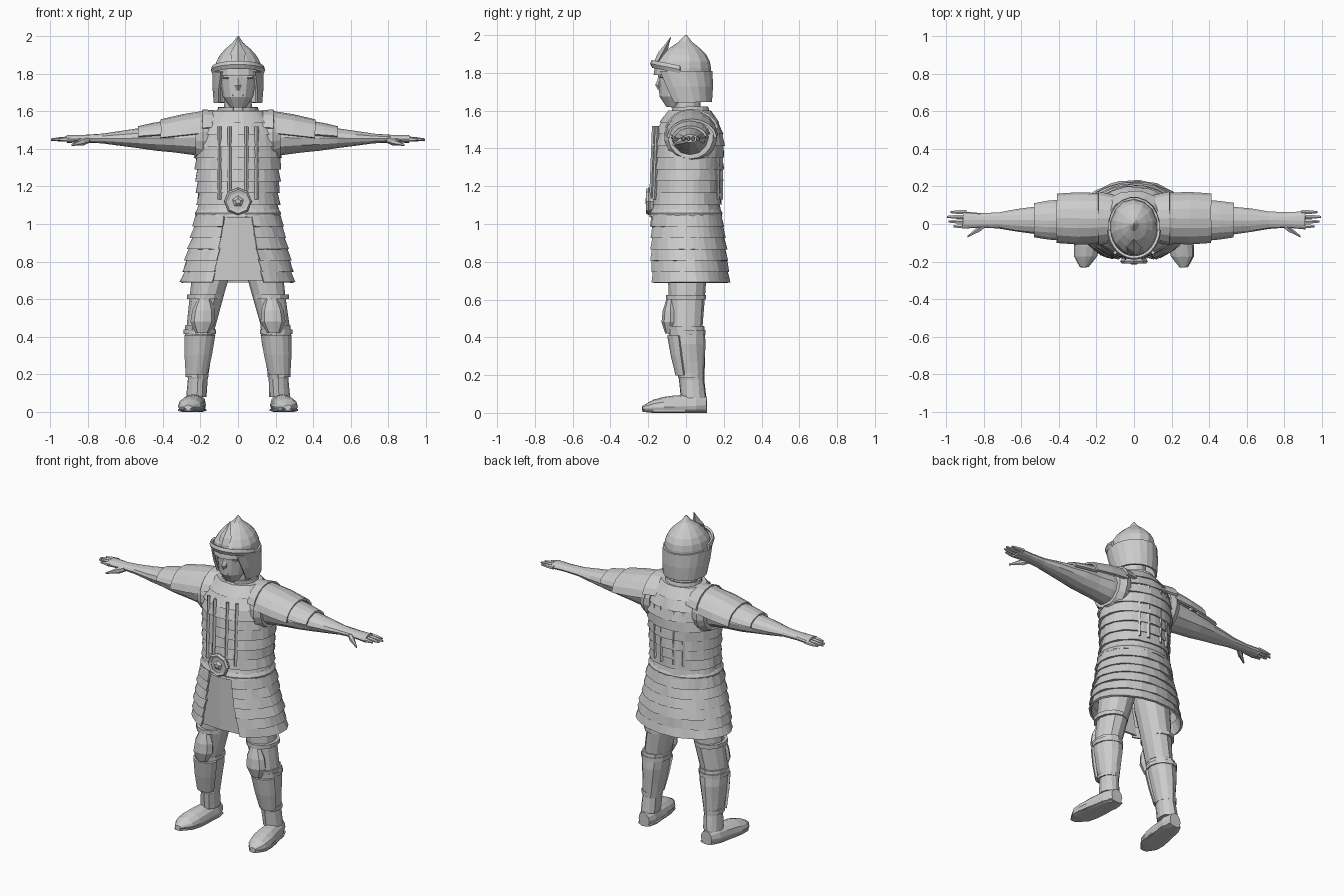
import bpy, bmesh, random
from math import sin, cos, pi, sqrt
from mathutils import Vector

random.seed(4)
cube = bpy.data.objects.get("Cube")
if cube:
    bpy.data.objects.remove(cube)

grey = bpy.data.materials.new("stone_grey")
grey.use_nodes = True
colour = (0.6, 0.6, 0.6, 1)
grey.diffuse_color = colour
grey.node_tree.nodes["Principled BSDF"].inputs["Base Color"].default_value = colour


def mix(first, last, amount):
    return first + (last - first) * amount


def sample(values, amount):
    """Value at a fraction of the way along an evenly spaced list."""
    place = amount * (len(values) - 1)
    index = min(int(place), len(values) - 2)
    return mix(values[index], values[index + 1], place - index)


def skin(name, rings, closed=True, side=1, jitter=0):
    """Join rings of points; closed skins get end caps, open ones thickness."""
    bm = bmesh.new()
    rows = []
    for ring in rings:
        row = []
        for x, y, z in ring:
            x += random.uniform(-jitter, jitter)
            y += random.uniform(-jitter, jitter)
            row.append(bm.verts.new((side * x, y, max(z, 0))))
        rows.append(row)
    count = len(rows[0])
    for low, high in zip(rows, rows[1:]):
        for i in range(count if closed else count - 1):
            j = (i + 1) % count
            bm.faces.new((low[i], low[j], high[j], high[i]))
    if closed:
        bm.faces.new(rows[0])
        bm.faces.new(rows[-1])
    bmesh.ops.recalc_face_normals(bm, faces=bm.faces)
    mesh = bpy.data.meshes.new(name)
    bm.to_mesh(mesh)
    bm.free()
    obj = bpy.data.objects.new(name, mesh)
    bpy.context.collection.objects.link(obj)
    mesh.materials.append(grey)
    if not closed:
        plate = obj.modifiers.new("thickness", "SOLIDIFY")
        plate.thickness = .014
        plate.offset = 0


def part(name, start, end, widths, depth=1, depth_end=None, sides=12,
         opening=None, rows=0, tilt=0, mirror=False, jitter=0):
    """Oval sections from start to end. Rows adds overlapping lames that flare
    at the lower edge; opening leaves a gap in the front or underside."""
    start, end = Vector(start), Vector(end)
    depth_end = depth if depth_end is None else depth_end
    run = [abs(value) for value in end - start]
    axis = run.index(max(run))
    if rows:
        stations = [((i + step) / rows, .011 * (1 - step))
                    for i in range(rows) for step in (0, 1)]
    else:
        stations = [(i / (len(widths) - 1), 0) for i in range(len(widths))]
    rings = []
    for amount, flare in stations:
        centre = start.lerp(end, amount)
        width = sample(widths, amount) + flare
        thick = width * mix(depth, depth_end, amount)
        gap = mix(*opening, amount) if opening else 0
        ring = []
        for i in range(sides):
            angle = mix(gap, 2 * pi - gap, i / (sides - 1 if opening else sides))
            across, along = width * sin(angle), -thick * cos(angle)
            offset = ((0, across, along), (across, 0, along), (across, along, 0))[axis]
            point = centre + Vector(offset)
            point.z -= tilt * point.y
            ring.append(point)
        rings.append(ring)
    if mirror:
        skin("left_" + name, rings, not opening, 1, jitter)
        skin("right_" + name, rings, not opening, -1, jitter)
    else:
        skin(name, rings, not opening, 1, jitter)


def finish(name):
    obj = bpy.context.object
    obj.name = name
    obj.data.materials.append(grey)


# Torso armour in overlapping rows
part("torso_armour", (0, 0, 1.04), (0, .02, 1.6),
     [.215, .21, .215, .22, .225, .21, .14], depth=.85, depth_end=.8,
     sides=36, rows=9, jitter=.004)

# Vertical ridges down the chest and back
for x in (-.1, -.045, .045, .1):
    y = .188 * sqrt(1 - (x / .22) ** 2)
    part("chest_ridge", (x, -y, 1.13), (x, .015 - y, 1.52), [.011, .011], sides=4)
    part("back_ridge", (x, y, 1.13), (x, y, 1.48), [.011, .011], sides=4)

# Belt and round buckle
part("belt", (0, 0, 1.035), (0, 0, 1.08), [.222, .23, .216], depth=.84, sides=28)
facing = (pi / 2, 0, 0)
bpy.ops.mesh.primitive_cylinder_add(vertices=8, radius=.062, depth=.03,
                                    location=(0, -.188, 1.12), rotation=facing)
finish("buckle_plate")
bpy.ops.mesh.primitive_torus_add(major_segments=8, minor_segments=5, major_radius=.06,
                                 minor_radius=.014, location=(0, -.198, 1.12),
                                 rotation=facing)
finish("buckle_rim")
bpy.ops.mesh.primitive_cone_add(vertices=5, radius1=.034, radius2=.015, depth=.015,
                                location=(0, -.208, 1.12), rotation=facing)
finish("buckle_boss")

# Armoured skirt with a split front, and the cloth apron behind it
part("armour_skirt", (0, .015, .69), (0, 0, 1.05), [.29, .27, .24, .217],
     depth=.7, depth_end=.84, sides=34, opening=(.46, .33), rows=6, jitter=.004)
skin("apron", [[(-w, -.16, z), (0, -.17, z), (w, -.16, z)]
               for z, w in ((.7, .15), (1.06, .08))], closed=False)

# Neck, collar and head
part("neck", (0, .01, 1.5), (0, 0, 1.7), [.09, .075, .07])
part("collar", (0, .03, 1.55), (0, .02, 1.62), [.125, .105, .1],
     depth=.92, sides=18, opening=(.25, .25))
part("face", (0, -.06, 1.62), (0, -.03, 1.84), [.04, .08, .09, .1, .1], depth=1.1)
part("nose", (0, -.13, 1.71), (0, -.13, 1.79), [.012, .022, .014, .01],
     depth=1.5, sides=6)
part("lips", (-.03, -.13, 1.685), (.03, -.13, 1.685), [.004, .012, .004], sides=6)
part("brow", (-.08, -.125, 1.785), (.08, -.125, 1.785), [.01, .02, .01], sides=6)

# Helmet dome, brim, cheek and neck guard, front crest
part("helmet_dome", (0, -.02, 1.79), (0, 0, 2),
     [.128, .127, .12, .1, .07, .028, .003], depth=1.18, sides=14, jitter=.002)
part("helmet_brim", (0, -.02, 1.795), (0, -.02, 1.83), [.13, .138, .132],
     depth=-1.18, sides=15, opening=(1.64, 1.64), tilt=.2)
part("helmet_guard", (0, .01, 1.645), (0, -.018, 1.81), [.122, .13, .13],
     depth=1, depth_end=1.18, sides=16, opening=(.95, .72))
part("helmet_crest", (0, -.165, 1.83), (0, -.08, 1.99),
     [.005, .035, .04, .018, .003], depth=.6, sides=4)

# Arms and hands
part("arm", (.15, .02, 1.46), (.91, .02, 1.453),
     [.1, .098, .09, .085, .073, .06, .044, .04, .047],
     depth=1, depth_end=.45, mirror=True, jitter=.003)
for i, reach in enumerate((.96, .988, .996, .975)):
    y = mix(-.012, .063, i / 3)
    part("finger", (.89, y, 1.453), (reach, y, 1.449), [.013, .012, .006],
         sides=6, mirror=True)
part("thumb", (.79, 0, 1.45), (.885, -.067, 1.42), [.018, .022, .012, .006],
     sides=6, mirror=True)

# Armhole trim and overlapping shoulder plates
part("armhole_trim", (.15, .025, 1.465), (.225, .025, 1.465), [.13, .14, .12],
     sides=18, mirror=True)
part("shoulder_strap", (.1, .03, 1.49), (.19, .03, 1.48), [.12, .14],
     depth=.88, sides=9, opening=(1.8, 1.8), mirror=True)
part("shoulder_plate", (.18, .03, 1.48), (.41, .03, 1.455), [.128, .132, .125],
     depth=.9, depth_end=.76, sides=9, opening=(1.6, 1.6), mirror=True, jitter=.002)
part("upper_arm_plate", (.38, .02, 1.455), (.53, .02, 1.45), [.105, .1, .088],
     depth=.84, depth_end=.72, sides=9, opening=(1.8, 1.8), mirror=True, jitter=.002)

# Legs, bands, shin plates and knee caps
part("thigh", (.1, .01, .95), (.195, 0, .46), [.1, .104, .09, .077],
     depth=.95, depth_end=1.12, mirror=True, jitter=.003)
part("shin", (.2, 0, .46), (.22, .04, .08), [.08, .078, .066, .054, .055],
     depth=1.2, mirror=True, jitter=.003)
for name, x, y, z, width in (("thigh_band", .176, 0, .6, .095),
                             ("greave_band", .203, .006, .415, .087),
                             ("ankle_band", .218, .028, .185, .06)):
    part(name, (x, y, z), (x, y, z + .025), [width, width], depth=1.12, mirror=True)
part("shin_plate", (.22, .018, .2), (.203, .004, .41), [.058, .074, .084],
     depth=-1.15, sides=7, opening=(2, 2), mirror=True)
part("knee_cap", (.19, -.085, .42), (.18, -.08, .6), [.035, .066, .06, .035],
     depth=.7, sides=8, mirror=True)

# Boots and soles
boot = [.038, .058, .06, .066, .068, .06, .02]
part("boot", (.22, .11, .04), (.265, -.23, .025), boot,
     depth=1.2, depth_end=.6, mirror=True, jitter=.002)
part("sole", (.22, .11, .01), (.265, -.23, .01), [width + .004 for width in boot],
     depth=.2, sides=10, mirror=True)
